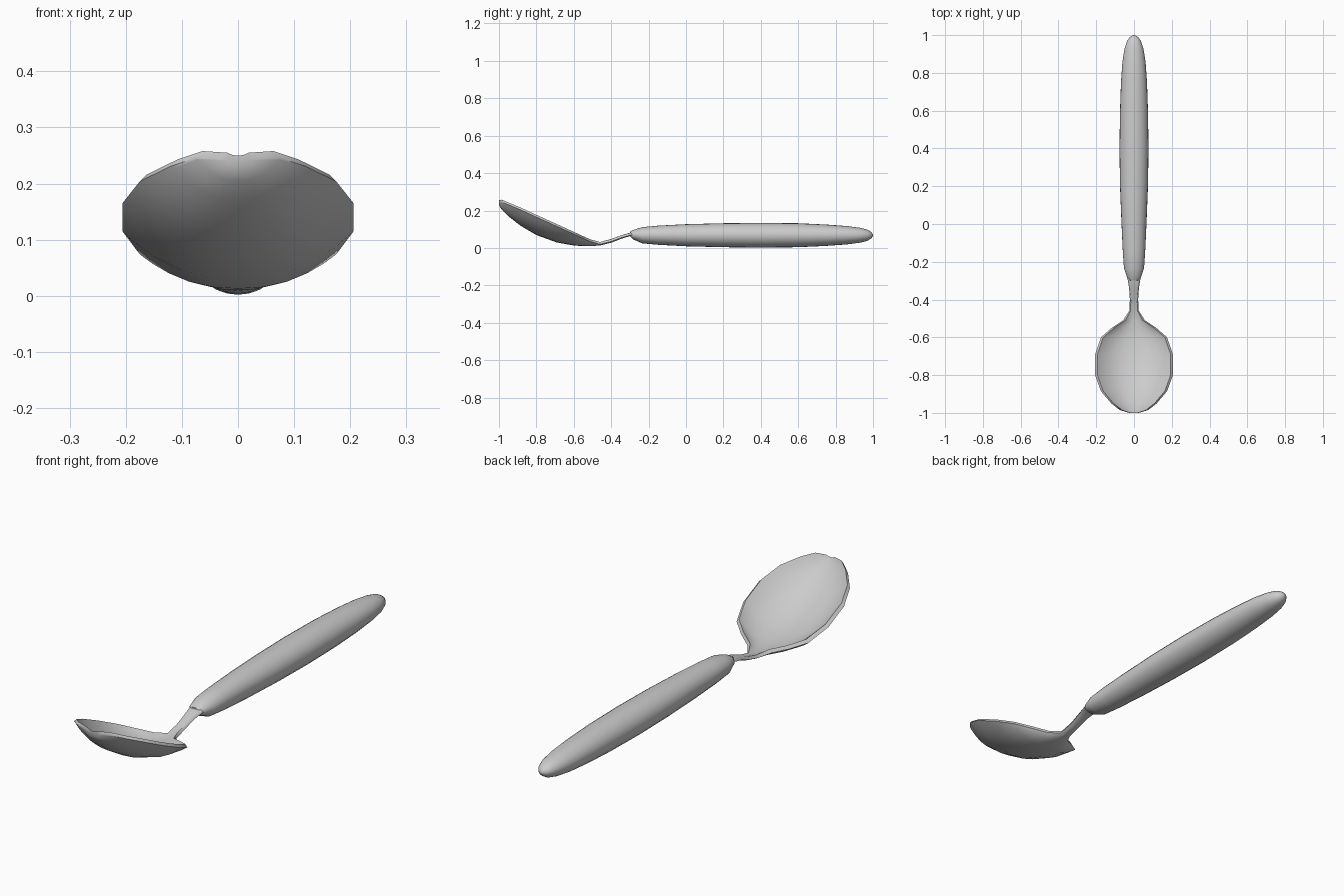
import bpy, bmesh, math


def loft(name, rings, angle=60):
    """Skin a list of closed rings, cap both ends, smooth shade."""
    bm = bmesh.new()
    rows = [[bm.verts.new(p) for p in ring] for ring in rings]
    n = len(rows[0])
    for a, b in zip(rows, rows[1:]):
        for i in range(n):
            j = (i + 1) % n
            bm.faces.new((a[i], a[j], b[j], b[i]))
    bm.faces.new(rows[0])
    bm.faces.new(rows[-1])
    bmesh.ops.recalc_face_normals(bm, faces=bm.faces)
    me = bpy.data.meshes.new(name)
    bm.to_mesh(me)
    bm.free()
    ob = bpy.data.objects.new(name, me)
    bpy.context.collection.objects.link(ob)
    bpy.context.view_layer.objects.active = ob
    ob.select_set(True)
    bpy.ops.object.shade_smooth_by_angle(angle=math.radians(angle))
    ob.select_set(False)
    return ob


# Handle: elliptical sections (y, half width, half height, centre z)
handle = [(-0.300, 0.022, 0.012, 0.075), (-0.285, 0.036, 0.024, 0.071),
          (-0.235, 0.053, 0.043, 0.068), (-0.15, 0.059, 0.051, 0.068),
          (0.0, 0.066, 0.059, 0.068), (0.2, 0.074, 0.064, 0.068),
          (0.4, 0.077, 0.066, 0.068), (0.6, 0.074, 0.064, 0.068),
          (0.75, 0.069, 0.057, 0.068), (0.86, 0.061, 0.049, 0.068),
          (0.93, 0.050, 0.040, 0.068), (0.97, 0.036, 0.030, 0.068),
          (0.99, 0.022, 0.018, 0.068), (1.0, 0.004, 0.004, 0.068)]
SIDES = 24
loft("handle", [[(w * math.cos(math.tau * i / SIDES), y,
                  cz + h * math.sin(math.tau * i / SIDES))
                 for i in range(SIDES)] for y, w, h, cz in handle])

# Bowl and neck: dished sections (y, half width, rim z, inner z, bottom z)
bowl = [(-1.0, 0.025, 0.255, 0.250, 0.228), (-0.985, 0.075, 0.258, 0.228, 0.205),
        (-0.95, 0.12, 0.243, 0.191, 0.170), (-0.885, 0.175, 0.216, 0.139, 0.119),
        (-0.80, 0.206, 0.177, 0.088, 0.069), (-0.69, 0.206, 0.127, 0.047, 0.029),
        (-0.60, 0.175, 0.086, 0.030, 0.013), (-0.55, 0.118, 0.063, 0.026, 0.010),
        (-0.51, 0.058, 0.045, 0.026, 0.010), (-0.46, 0.025, 0.032, 0.031, 0.013),
        (-0.40, 0.022, 0.047, 0.048, 0.028), (-0.34, 0.026, 0.069, 0.070, 0.051),
        (-0.29, 0.034, 0.083, 0.084, 0.066), (-0.25, 0.036, 0.086, 0.087, 0.066)]


def dish(y, w, rim, inner, bottom, n=12):
    edge = rim - 0.012
    ts = [math.sin(math.pi / 2 * (2 * i / n - 1)) for i in range(n + 1)]
    under = [(w * t, y, bottom + (edge - bottom) * abs(t) ** 2.3) for t in ts]
    wi = w - min(0.012, 0.25 * w)
    over = [(wi * t, y, inner + (rim - inner) * abs(t) ** 2.3) for t in reversed(ts)]
    return under + over


loft("bowl_and_neck", [dish(*s) for s in bowl])
